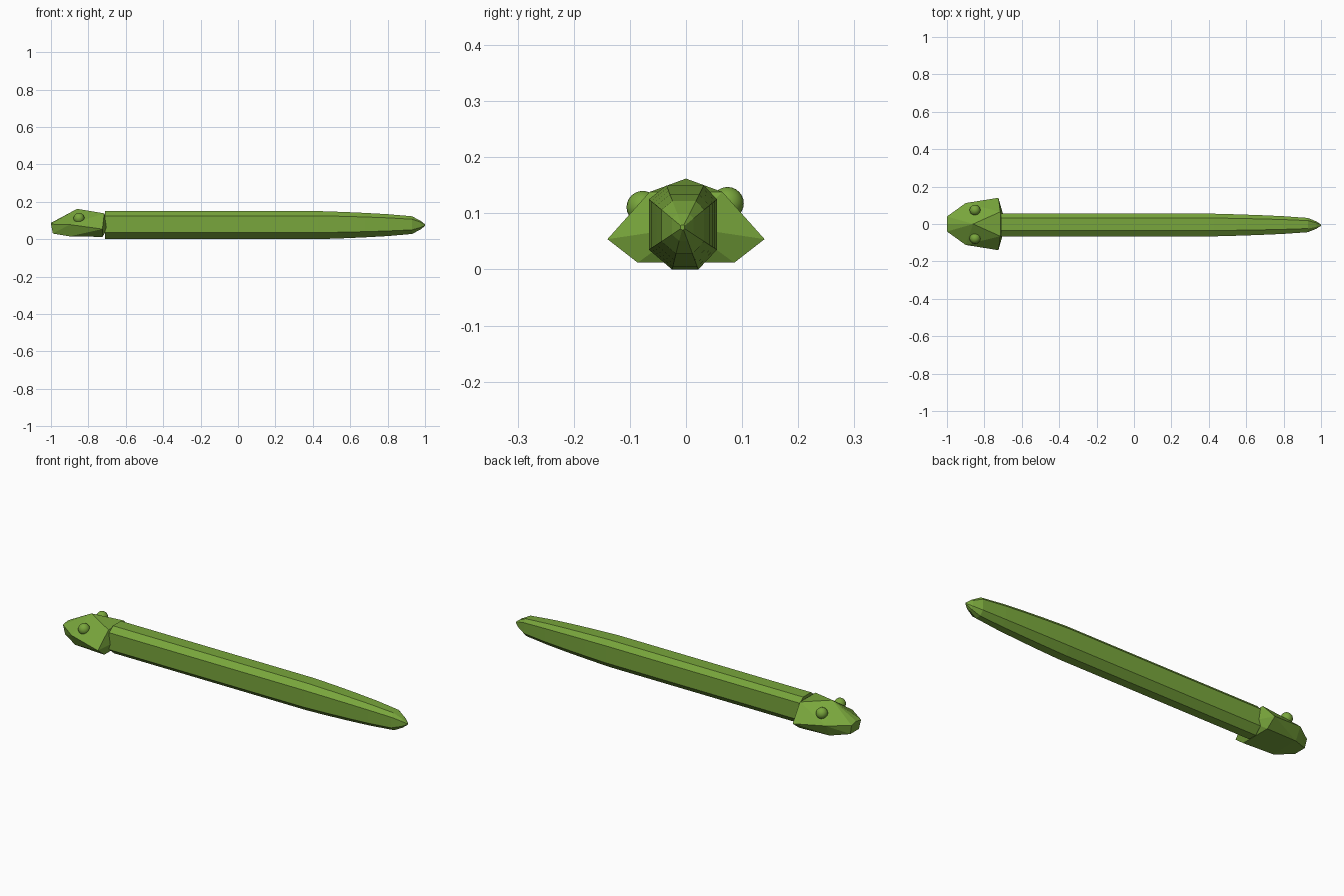
import bpy
import bmesh

cube = bpy.data.objects.get("Cube")
if cube:
    bpy.data.objects.remove(cube)

green = bpy.data.materials.new("leaf_green")
green.use_nodes = True
color = (0.19, 0.38, 0.045, 1)
green.diffuse_color = color
green.node_tree.nodes["Principled BSDF"].inputs["Base Color"].default_value = color


def add_object(name, bm):
    bmesh.ops.recalc_face_normals(bm, faces=bm.faces)
    mesh = bpy.data.meshes.new(name)
    bm.to_mesh(mesh)
    bm.free()
    mesh.materials.append(green)
    obj = bpy.data.objects.new(name, mesh)
    bpy.context.collection.objects.link(obj)
    return obj


# Body: eight-sided section swept along x, tapering to the tail
section = [(-0.025, 0), (0.022, 0), (0.055, 0.035), (0.055, 0.125),
           (0.032, 0.15), (-0.035, 0.15), (-0.066, 0.125), (-0.066, 0.035)]
stations = [(-0.71, 1), (0.43, 1), (0.56, 0.94), (0.68, 0.87), (0.8, 0.78),
            (0.93, 0.63), (0.975, 0.32), (1.0, 0.06)]
mid_y, mid_z = -0.006, 0.075
bm = bmesh.new()
rings = [[bm.verts.new((x, mid_y + (y - mid_y) * s, mid_z + (z - mid_z) * s))
          for y, z in section] for x, s in stations]
for a, b in zip(rings, rings[1:]):
    for i in range(len(section)):
        j = (i + 1) % len(section)
        bm.faces.new((a[i], a[j], b[j], b[i]))
bm.faces.new(rings[0])
bm.faces.new(rings[-1])
add_object("body", bm)

# Head: faceted wedge, mirrored points wrapped by a hull
centre = [(-1.0, 0, 0.087), (-0.86, 0, 0.162), (-0.685, 0, 0.075)]
half = [(-1.0, 0.04, 0.08), (-0.99, 0.036, 0.03),       # snout
        (-0.9, 0.112, 0.078), (-0.9, 0.08, 0.015),      # cheek
        (-0.715, 0.065, 0.138), (-0.725, 0.14, 0.054),  # back of the jaw
        (-0.725, 0.086, 0.012)]
bm = bmesh.new()
for p in centre:
    bm.verts.new(p)
for x, y, z in half:
    for side in (-1, 1):
        bm.verts.new((x, side * y, z))
hull = bmesh.ops.convex_hull(bm, input=bm.verts)
bmesh.ops.dissolve_limit(bm, angle_limit=0.02, verts=bm.verts, edges=bm.edges)
add_object("head", bm)

# Eyes: small smooth balls, one slightly higher
for name, y, z in (("right_eye", -0.077, 0.111), ("left_eye", 0.074, 0.118)):
    bm = bmesh.new()
    bmesh.ops.create_uvsphere(bm, u_segments=20, v_segments=12, radius=0.029)
    bmesh.ops.translate(bm, verts=bm.verts, vec=(-0.85, y, z))
    eye = add_object(name, bm)
    eye.data.shade_smooth()
